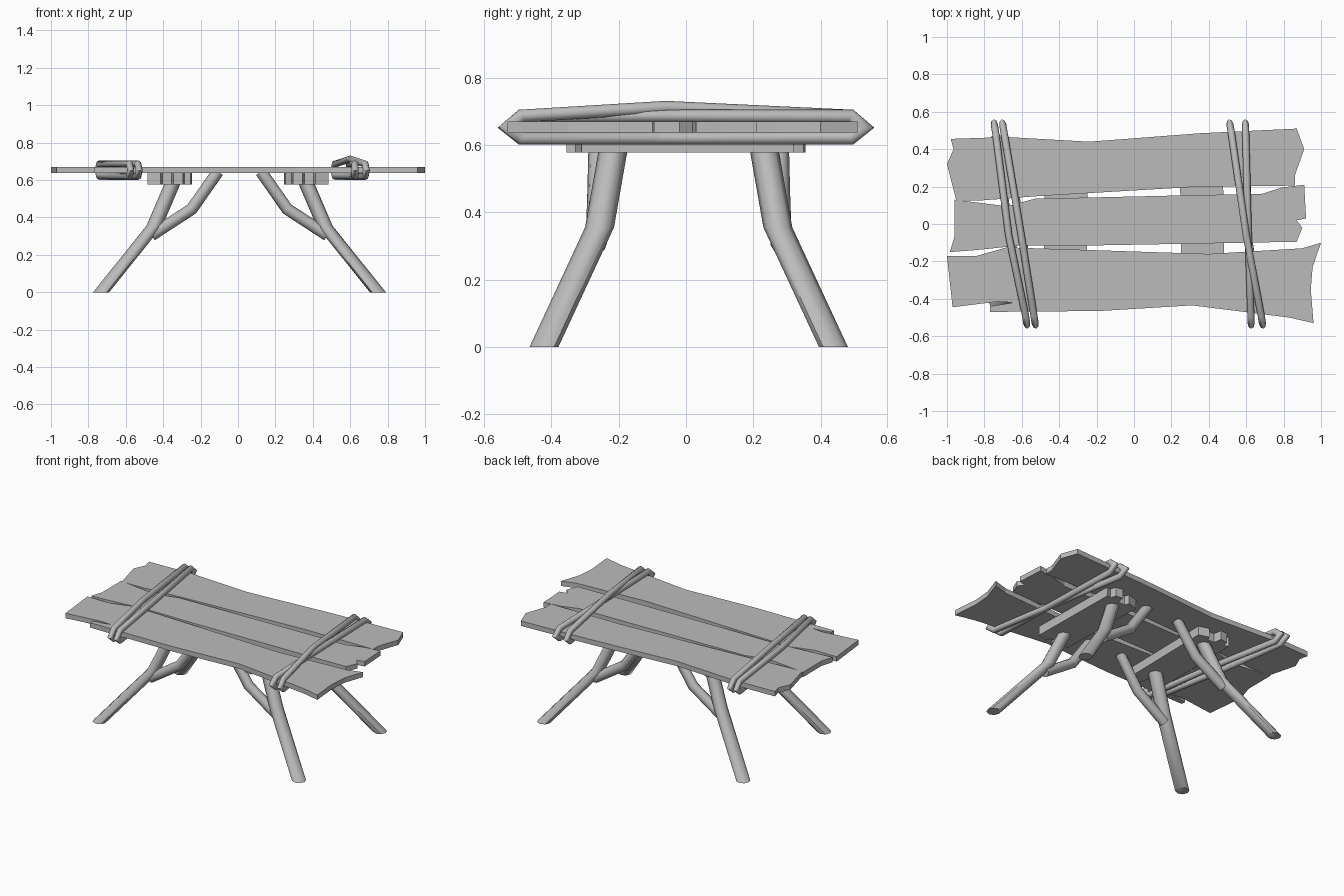
import bpy
import bmesh
from mathutils import Vector

default = bpy.data.objects.get("Cube")
if default:
    bpy.data.objects.remove(default, do_unlink=True)

# One plain material for the whole table
grey = bpy.data.materials.new("plain_grey")
grey.use_nodes = True
colour = (0.5, 0.5, 0.5, 1)
grey.diffuse_color = colour
grey.node_tree.nodes["Principled BSDF"].inputs["Base Color"].default_value = colour

UP = Vector((0, 0, 1))
BOARD_LOW, BOARD_TOP, BATTEN_LOW = 0.637, 0.67, 0.577


def finish(name, bm, smooth=False):
    """Turn a bmesh into a named object with the shared material."""
    bmesh.ops.recalc_face_normals(bm, faces=bm.faces)
    mesh = bpy.data.meshes.new(name)
    bm.to_mesh(mesh)
    bm.free()
    mesh.materials.append(grey)
    obj = bpy.data.objects.new(name, mesh)
    bpy.context.collection.objects.link(obj)
    if smooth:
        bpy.ops.object.select_all(action="DESELECT")
        obj.select_set(True)
        bpy.context.view_layer.objects.active = obj
        bpy.ops.object.shade_smooth_by_angle(angle=0.9)
    return obj


def slab(name, outline, low, high):
    """Extrude a flat outline between two heights."""
    bm = bmesh.new()
    base = bm.faces.new([bm.verts.new((x, y, low)) for x, y in outline])
    top = bmesh.ops.extrude_face_region(bm, geom=[base])["geom"]
    moved = [item for item in top if isinstance(item, bmesh.types.BMVert)]
    bmesh.ops.translate(bm, verts=moved, vec=UP * (high - low))
    return finish(name, bm)


def tube(name, path, radius, closed=False, level=False, sides=8):
    """Sweep a round section along a path with mitred joints."""
    path = [Vector(p) for p in path]
    count = len(path)
    steps = [(path[(i + 1) % count] - path[i]).normalized() for i in range(count)]

    def joint_normal(i):
        if level:
            return UP
        if closed or 0 < i < count - 1:
            return (steps[i - 1] + steps[i]).normalized()
        return steps[0] if i == 0 else steps[i - 1]

    # The first ring is round across the first step, or round in the level plane
    axis = UP if level else steps[0]
    side = axis.orthogonal().normalized()
    other = axis.cross(side)
    bm = bmesh.new()
    circle = bmesh.ops.create_circle(bm, segments=sides, radius=radius)["verts"]
    ring = [path[0] + side * v.co.x + other * v.co.y for v in circle]
    bmesh.ops.delete(bm, geom=circle, context="VERTS")

    # Each ring slides along its step until it meets the next joint plane
    rings = []
    for i in range(count):
        normal = joint_normal(i)
        along = steps[max(i - 1, 0)]
        ring = [p + along * ((path[i] - p).dot(normal) / along.dot(normal)) for p in ring]
        rings.append([bm.verts.new(p) for p in ring])
    pairs = list(zip(rings, rings[1:]))
    if closed:
        pairs.append((rings[-1], rings[0]))
    else:
        bm.faces.new(rings[0])
        bm.faces.new(rings[-1])
    for a, b in pairs:
        for k in range(sides):
            n = (k + 1) % sides
            bm.faces.new((a[k], a[n], b[n], b[k]))
    return finish(name, bm, smooth=True)


# Three rough boards with split ends
back_board = [
    (-.98, .455), (-.68, .465), (-.24, .44), (.35, .485), (.87, .51),
    (.91, .4), (.86, .26), (.86, .205), (.35, .2), (-.5, .15),
    (-.83, .125), (-.95, .125), (-1, .32), (-.965, .4)]
middle_board = [
    (-.96, .13), (-.68, .095), (-.53, .135), (.35, .155), (.68, .16),
    (.79, .195), (.91, .21), (.92, .03), (.87, .02), (.9, -.02),
    (.87, -.095), (-.24, -.115), (-.61, -.115), (-.85, -.14),
    (-.985, -.15), (-.96, -.07)]
front_board = [
    (-1, -.17), (-.84, -.17), (-.68, -.125), (.4, -.16), (.9, -.13),
    (1, -.1), (.955, -.23), (.945, -.35), (.96, -.53), (.83, -.5),
    (.31, -.435), (-.18, -.465), (-.77, -.47), (-.77, -.44),
    (-.645, -.42), (-.73, -.415), (-.97, -.445)]
for name, outline in (("back_board", back_board),
                      ("middle_board", middle_board),
                      ("front_board", front_board)):
    slab(name, outline, BOARD_LOW, BOARD_TOP)

# Two cross battens under the boards, broken at both ends
broken_end = [(-.12, .31), (-.05, .33), (-.04, .3), (.01, .3),
              (.02, .355), (.07, .35), (.08, .31), (.11, .32)]
for name, centre, flip in (("left_batten", .365, 1), ("right_batten", -.365, -1)):
    far = [(centre + flip * x, y) for x, y in broken_end]
    near = [(centre - flip * x, -y) for x, y in broken_end]
    slab(name, far + near, BATTEN_LOW, BOARD_LOW)

# Four forked legs, mirrored about a slightly shifted centre
leg_path = [(.74, .43, 0), (.455, .265, .355), (.35, .222, .6)]
branch_path = [(.47, .275, .305), (.255, .27, .445), (.115, .265, .645)]
shift = Vector((.008, .008, 0))
for x_word, sx in (("left", 1), ("right", -1)):
    for y_word, sy in (("front", -1), ("back", 1)):
        def place(path):
            return [Vector((x * sx, y * sy, z)) + shift for x, y, z in path]
        prefix = y_word + "_" + x_word
        tube(prefix + "_leg", place(leg_path), .043, level=True)
        tube(prefix + "_leg_branch", place(branch_path), .032)


def binding(name, x_back, x_front, lift=0.0, bend=0.0):
    """A cord looped round the boards, running from back to front."""
    reach, tip, over, under = .49, .53, .686, .62
    middle = (x_back + x_front) / 2 + bend
    spread = (x_front - x_back) * (tip - reach) / (2 * reach)
    tube(name, [
        (x_back, reach, over), (middle, -.06, over + lift),
        (x_front, -reach, over), (x_front + spread, -tip, .652),
        (x_front, -reach, under), (middle, 0, under),
        (x_back, reach, under), (x_back - spread, tip, .652),
    ], .019, closed=True)


# Two cords at each end; one crosses over its neighbour
binding("right_outer_cord", -.74, -.58, bend=-.01)
binding("right_inner_cord", -.695, -.535, bend=.012)
binding("left_crossing_cord", .52, .68, lift=.026)
binding("left_straight_cord", .597, .625)
